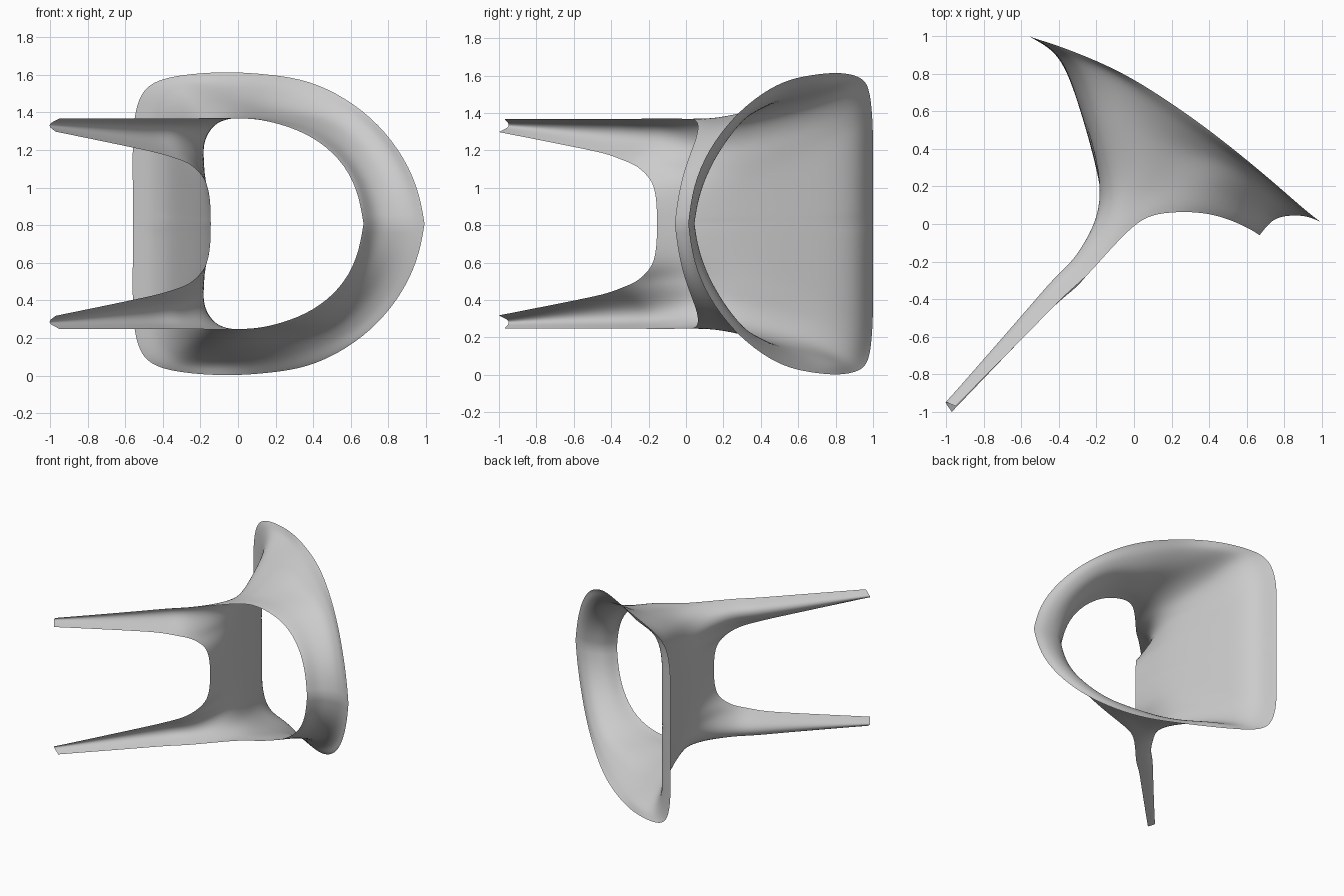
import bpy, bmesh
from mathutils import Vector as V

if "Cube" in bpy.data.objects:
    bpy.data.objects.remove(bpy.data.objects["Cube"])

# Half of a one-piece shell chair lying on its side. Points are (x, y, w),
# w = distance from the symmetry plane. Each column runs from the outer rim
# inwards to the hole / arch edge; the leg columns carry on down to the foot.
SUB = 6
BODY = 5   # control rows in the body


def spline(pts, first=None, last=None, n=SUB):
    """Smooth curve through all points."""
    first = first if first is not None else 2 * pts[0] - pts[1]
    last = last if last is not None else 2 * pts[-1] - pts[-2]
    p = [first] + list(pts) + [last]
    out = []
    for i in range(1, len(p) - 2):
        a, b, c, d = p[i - 1:i + 3]
        for k in range(n):
            t = k / n
            out.append(0.5 * (2 * b + (c - a) * t + (2 * a - 5 * b + 4 * c - d) * t * t
                              + (3 * b - a - 3 * c + d) * t ** 3))
    out.append(pts[-1].copy())
    return out


def flip(p):
    return V((p.x, p.y, -p.z))


# Seat: one profile repeated from the middle outwards
seat_profile = [(-.56, 1, .45), (-.40, .89, .42), (-.29, .62, .33), (-.176, .19, .22)]
arch = [(-.145, -.155, 0), (-.148, -.158, .12), (-.172, -.182, .235)]
seat = [[(x, y, w * s) for x, y, w in seat_profile] + [e]
        for s, e in zip((0, .5, 1), arch)]

# Side wall flowing into the channel-shaped leg
side = [
    [(-.548, .995, .58), (-.395, .885, .54), (-.285, .622, .43), (-.176, .18, .33),
     (-.25, -.26, .322), (-.40, -.41, .37), (-.62, -.635, .418), (-.97, -1, .49)],
    [(-.505, .98, .71), (-.36, .868, .645), (-.268, .612, .53), (-.174, .17, .42),
     (-.29, -.15, .43), (-.44, -.315, .448), (-.65, -.555, .472), (-1, -.955, .515)],
    [(-.38, .94, .78), (-.275, .83, .717), (-.212, .58, .608), (-.14, .15, .495),
     (-.275, -.145, .515), (-.43, -.31, .52), (-.64, -.55, .525), (-.995, -.95, .535)],
    [(-.10, .825, .808), (-.10, .77, .735), (-.10, .55, .65), (-.08, .16, .545),
     (-.20, -.21, .56), (-.36, -.37, .56), (-.58, -.595, .56), (-.95, -.97, .56)],
]

# Arm sweeping round to the top of the back ring
arm = [
    [(.15, .675, .795), (.10, .62, .725), (.06, .45, .635), (.02, .18, .57), (0, 0, .56)],
    [(.42, .485, .748), (.34, .46, .672), (.25, .38, .60), (.18, .22, .56), (.15, .06, .55)],
    [(.71, .25, .57), (.64, .285, .55), (.54, .28, .53), (.45, .19, .50), (.40, .06, .465)],
    [(.915, .07, .30), (.85, .11, .29), (.76, .12, .285), (.66, .075, .28), (.597, -.015, .275)],
    [(.993, .012, 0), (.92, .04, 0), (.83, .045, 0), (.74, .022, 0), (.668, -.06, 0)],
]

cols = [[V(p) for p in c] for c in seat + side + arm]
leg0, leg1 = len(seat) * SUB, (len(seat) + len(side) - 1) * SUB

# Interpolate across, then along
dense = [[] for _ in range((len(cols) - 1) * SUB + 1)]
for r in range(BODY):
    row = [c[r] for c in cols]
    for d, p in zip(dense, spline(row, flip(row[1]), flip(row[-2]))):
        d.append(p)
for r in range(BODY, len(side[0])):
    for d, p in zip(dense[leg0:leg1 + 1], spline([V(c[r]) for c in side])):
        d.append(p)

bm = bmesh.new()
grid = [[bm.verts.new(p) for p in spline(d, n=8)] for d in dense]
for a, b in zip(grid, grid[1:]):
    for j in range(min(len(a), len(b)) - 1):
        bm.faces.new((a[j], a[j + 1], b[j + 1], b[j]))
bmesh.ops.recalc_face_normals(bm, faces=bm.faces)

# Relax the shell; rims only slide along themselves, corners and feet stay put
feet = {c[-1] for c in grid[leg0:leg1 + 1]}
for _ in range(10):
    new = {}
    for v in bm.verts:
        if len(v.link_faces) == 1 or v in feet:
            continue
        edges = [e for e in v.link_edges if e.is_boundary or not v.is_boundary]
        mid = sum((e.other_vert(v).co for e in edges), V()) / len(edges)
        new[v] = v.co.lerp(mid, 0.5)
    for v, co in new.items():
        v.co = co

me = bpy.data.meshes.new("chair_shell")
bm.to_mesh(me)
bm.free()
for p in me.polygons:
    p.use_smooth = True
chair = bpy.data.objects.new("chair_shell", me)
bpy.context.collection.objects.link(chair)
chair.location.z = 0.808

# Other half
m = chair.modifiers.new("mirror", 'MIRROR')
m.use_axis = (False, False, True)
m.use_clip = True
m.merge_threshold = 0.002
